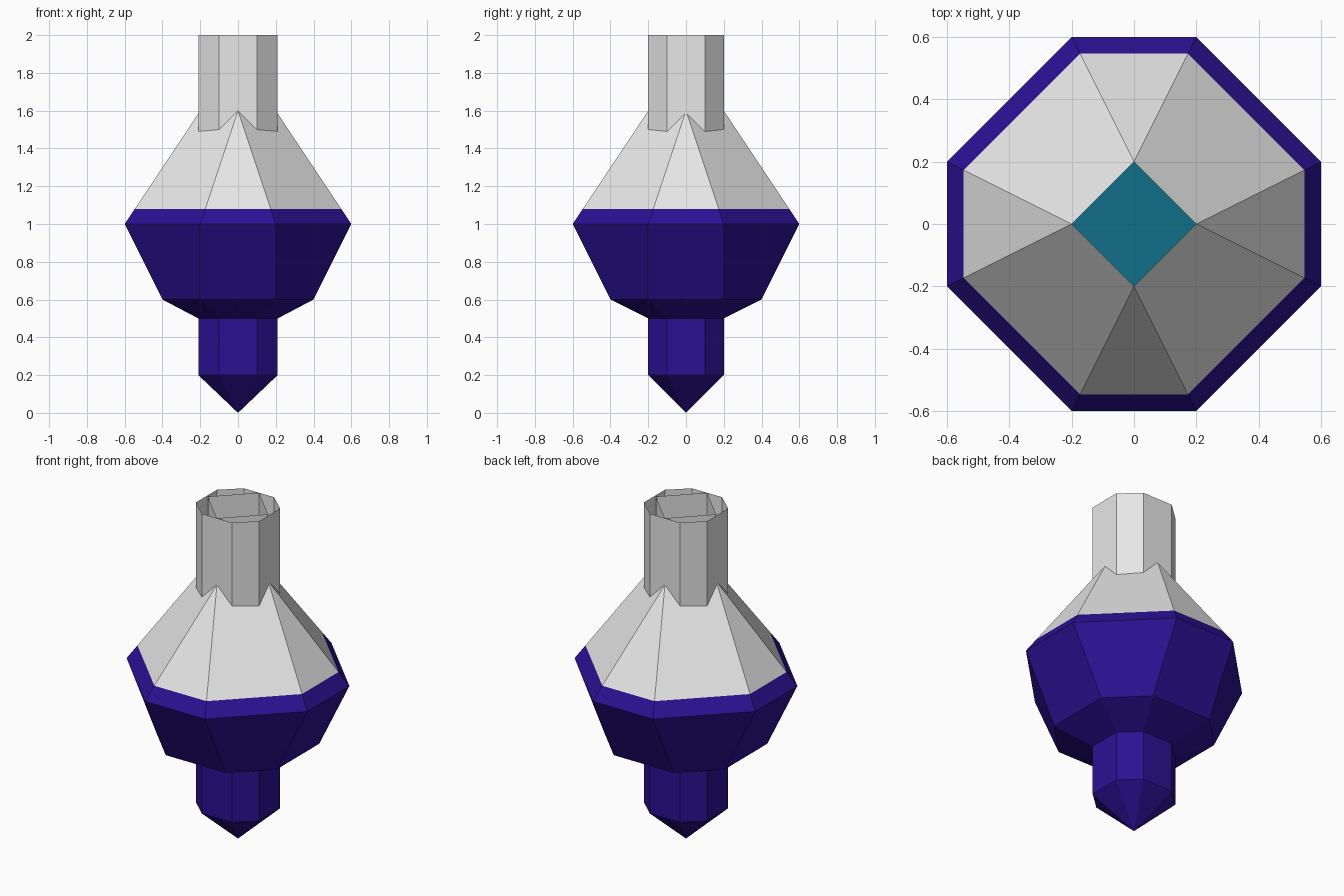
import bpy, bmesh

if "Cube" in bpy.data.objects:
    bpy.data.objects.remove(bpy.data.objects["Cube"])


def material(name, rgb):
    m = bpy.data.materials.new(name)
    m.diffuse_color = (*rgb, 1.0)
    m.use_nodes = True
    m.node_tree.nodes["Principled BSDF"].inputs["Base Color"].default_value = m.diffuse_color
    return m


glass = material("pale_grey_glass", (0.80, 0.80, 0.80))
purple = material("deep_purple", (0.024, 0.0055, 0.293))
teal = material("teal_surface", (0.0055, 0.163, 0.254))


def ring_points(xw, yw, c, z):
    """Octagon with half widths xw, yw and half side c (c=0 gives a diamond or a point)."""
    return [(c, -yw, z), (xw, -c, z), (xw, c, z), (c, yw, z),
            (-c, yw, z), (-xw, c, z), (-xw, -c, z), (-c, -yw, z)]


def loft(name, rings, mat, cap=False):
    """Skin a stack of rings from bottom to top with flat faces."""
    bm = bmesh.new()
    loops = [[bm.verts.new(p) for p in ring_points(*r)] for r in rings]
    for lo, hi in zip(loops, loops[1:]):
        for i in range(8):
            j = (i + 1) % 8
            bm.faces.new((lo[i], lo[j], hi[j], hi[i]))
    if cap:
        bm.faces.new(loops[-1])
    bmesh.ops.remove_doubles(bm, verts=bm.verts, dist=1e-5)
    me = bpy.data.meshes.new(name)
    bm.to_mesh(me)
    bm.free()
    me.materials.append(mat)
    ob = bpy.data.objects.new(name, me)
    bpy.context.collection.objects.link(ob)
    return ob


# fill line lies on the sloping shoulder
FILL = 1.08
t = (FILL - 1.0) / 0.6
fill_ring = (0.6 - 0.4 * t, 0.6 - 0.4 * t, 0.2 - 0.2 * t, FILL)

# pointed foot, lower stem and filled bowl
loft("filled_bowl", [
    (0, 0, 0, 0),
    (0.21, 0.20, 0.10, 0.2),
    (0.21, 0.20, 0.10, 0.5),
    (0.4, 0.4, 0.2, 0.6),
    (0.6, 0.6, 0.2, 1.0),
    fill_ring], purple)

# liquid surface seen through the open neck
loft("liquid_surface", [fill_ring], teal, cap=True)

# shoulder tapering to a diamond that continues up as the inner neck
loft("shoulder", [fill_ring, (0.2, 0.2, 0, 1.6), (0.2, 0.2, 0, 2.0)], glass)

# open octagonal outer neck
loft("outer_neck", [(0.21, 0.20, 0.10, 1.49), (0.21, 0.20, 0.10, 2.0)], glass)
